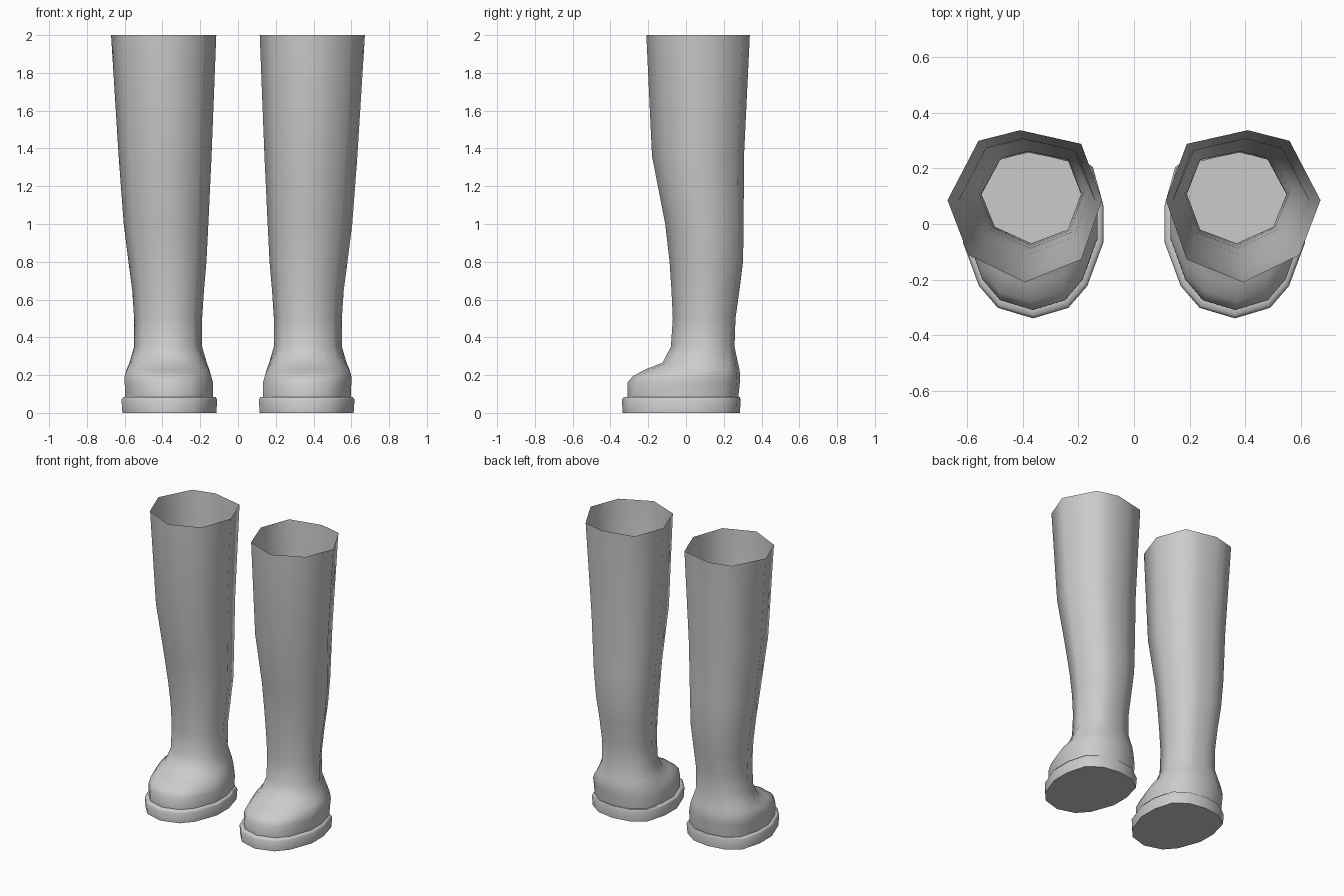
import bpy, bmesh, math

cube = bpy.data.objects.get("Cube")
if cube:
    bpy.data.objects.remove(cube, do_unlink=True)

rubber = bpy.data.materials.new("grey rubber")
rubber.use_nodes = True
GREY = (0.6, 0.6, 0.6, 1)
rubber.diffuse_color = GREY
rubber.node_tree.nodes["Principled BSDF"].inputs["Base Color"].default_value = GREY


def mid(a, b):
    return ((a[0] + b[0]) / 2, (a[1] + b[1]) / 2)


# Eight-sided leg outline in a unit box, with edge midpoints to meet the foot
front, fi, si, bi = (0, -1), (-.73, -.7), (-1, .08), (-.73, .82)
back, bo, so, fo = (.06, 1), (.6, .86), (1, .08), (.73, -.64)
LEG = [front, mid(front, fo), fo, mid(fo, so), so, bo, mid(bo, back), back,
       mid(back, bi), bi, si, mid(si, fi), fi, mid(fi, front)]

# Foot outline, one half mirrored
half = [(.5, -.88), (.77, -.63), (1, -.13), (1, .29), (.85, .73), (.48, .94)]
FOOT = [(0, -1)] + half + [(0, 1)] + [(-x, y) for x, y in reversed(half)]

# Rings: height, inner x, outer x, front y, back y, share of foot outline
RINGS = [
    (0, .115, .612, -.335, .285, 1),
    (.07, .11, .617, -.34, .29, 1),
    (.083, .117, .608, -.33, .285, 1),
    (.083, .132, .597, -.31, .277, 1),
    (.16, .132, .6, -.31, .285, 1),
    (.195, .142, .6, -.28, .287, 1),
    (.23, .152, .59, -.215, .283, .9),
    (.265, .165, .575, -.125, .275, .6),
    (.35, .19, .55, -.08, .257, .1),
    (.5, .19, .55, -.07, .262, 0),
    (.65, .18, .56, -.077, .283, 0),
    (.8, .167, .58, -.087, .302, 0),
    (1, .157, .605, -.11, .305, 0),
    (1.36, .14, .632, -.18, .307, 0),
    (2, .115, .672, -.21, .338, 0),
]


def make_boot(name, side):
    bm = bmesh.new()
    previous = None
    for z, x0, x1, y0, y1, foot in RINGS:
        ring = []
        for a, b in zip(LEG, FOOT):
            u = a[0] + (b[0] - a[0]) * foot
            v = a[1] + (b[1] - a[1]) * foot
            x = (x0 + x1) / 2 + u * (x1 - x0) / 2
            y = (y0 + y1) / 2 + v * (y1 - y0) / 2
            ring.append(bm.verts.new((side * x, y, z)))
        if previous:
            for i in range(len(ring)):
                j = (i + 1) % len(ring)
                bm.faces.new((previous[i], previous[j], ring[j], ring[i]))
        else:
            bm.faces.new(ring[::-1])  # flat underside of the sole
        previous = ring
    if side < 0:
        bmesh.ops.reverse_faces(bm, faces=bm.faces[:])
    mesh = bpy.data.meshes.new(name)
    bm.to_mesh(mesh)
    bm.free()
    mesh.materials.append(rubber)
    boot = bpy.data.objects.new(name, mesh)
    bpy.context.collection.objects.link(boot)
    bpy.ops.object.select_all(action="DESELECT")
    boot.select_set(True)
    bpy.context.view_layer.objects.active = boot
    bpy.ops.object.shade_smooth_by_angle(angle=math.radians(62))


make_boot("left_boot", 1)
make_boot("right_boot", -1)
